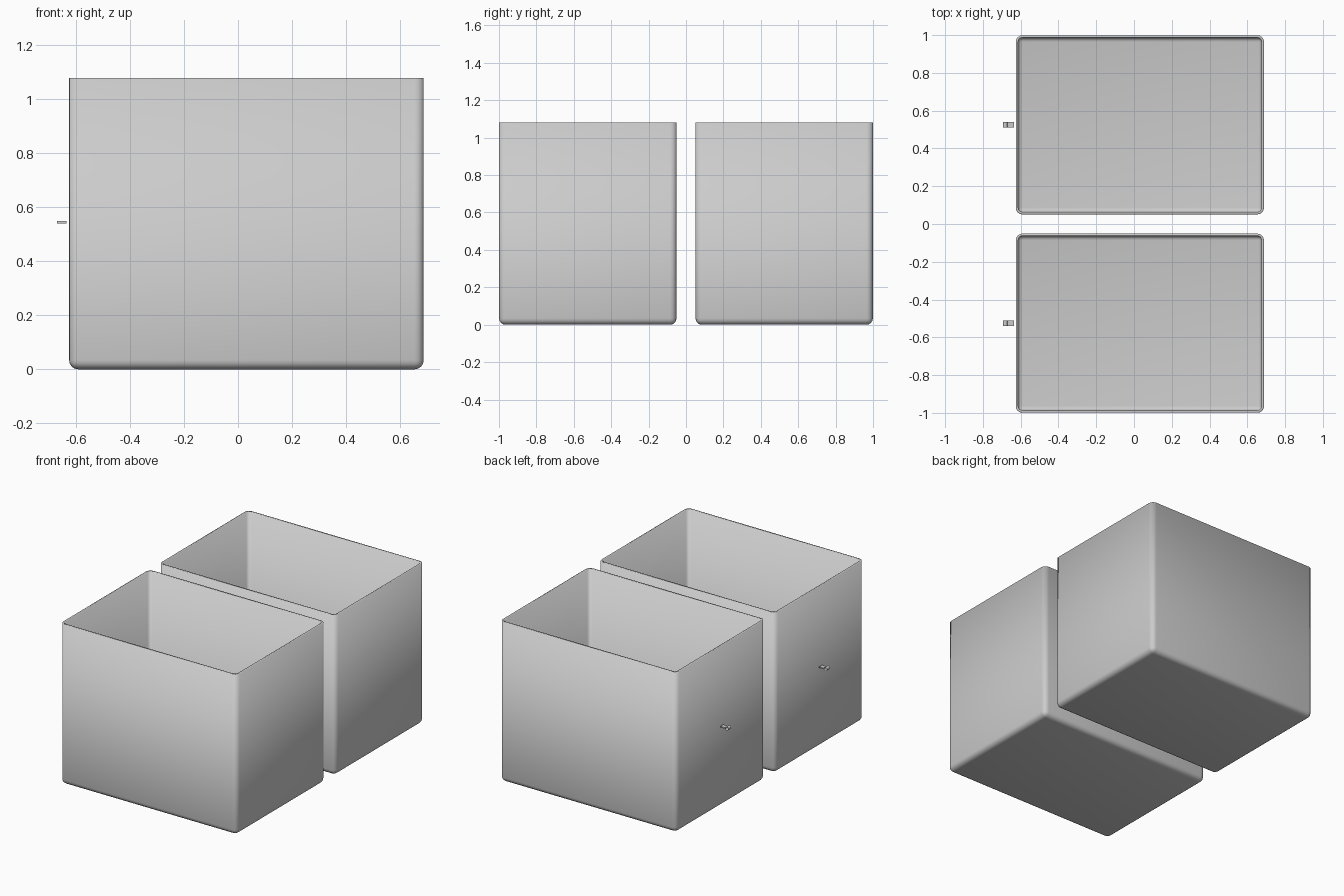
import bpy, bmesh, math
from mathutils import Matrix, Vector

if "Cube" in bpy.data.objects:
    bpy.data.objects.remove(bpy.data.objects["Cube"])

X0, X1 = -0.626, 0.688      # bin extents
Y0, Y1 = 0.051, 0.999
H, WALL, R = 1.08, 0.013, 0.034


def to_object(bm, name):
    bmesh.ops.recalc_face_normals(bm, faces=bm.faces)
    me = bpy.data.meshes.new(name)
    bm.to_mesh(me)
    bm.free()
    ob = bpy.data.objects.new(name, me)
    bpy.context.collection.objects.link(ob)
    return ob


def smooth(ob):
    bpy.ops.object.select_all(action='DESELECT')
    ob.select_set(True)
    bpy.context.view_layer.objects.active = ob
    bpy.ops.object.shade_smooth_by_angle(angle=math.radians(35))


def box(bm, lo, hi):
    lo, hi = Vector(lo), Vector(hi)
    m = Matrix.Translation((lo + hi) / 2) @ Matrix.Diagonal((*(hi - lo), 1))
    return bmesh.ops.create_cube(bm, size=1, matrix=m)


def make_bin(name, ya, yb):
    # open-topped box with rounded vertical and bottom edges, thickened inwards
    bm = bmesh.new()
    box(bm, (X0, ya, 0), (X1, yb, H))
    top = [f for f in bm.faces if f.normal.z > 0.9]
    edges = [e for e in bm.edges if e not in top[0].edges]
    bmesh.ops.bevel(bm, geom=edges, offset=R, segments=4, profile=0.5, affect='EDGES')
    top = [f for f in bm.faces if f.calc_center_median().z > H - 1e-4]
    bmesh.ops.delete(bm, geom=top, context='FACES_ONLY')
    ob = to_object(bm, name)
    solid = ob.modifiers.new("wall", 'SOLIDIFY')
    solid.thickness, solid.offset = WALL, -1
    smooth(ob)


def make_handle(name, y):
    # small open tube with a flat tab pointing to the bin
    bm = bmesh.new()
    w, z = 0.03, 0.545
    bmesh.ops.create_cone(
        bm, cap_ends=False, segments=20, radius1=0.012, radius2=0.012, depth=w,
        matrix=Matrix.Translation((-0.682, y, z)) @ Matrix.Rotation(math.pi / 2, 4, 'X'))
    box(bm, (-0.671, y - w / 2, z - 0.004), (-0.635, y + w / 2, z + 0.004))
    smooth(to_object(bm, name))


for side, s in (("front", -1), ("back", 1)):
    make_bin(side + "_bin", *sorted((s * Y0, s * Y1)))
    make_handle(side + "_handle", s * (Y0 + Y1) / 2)
